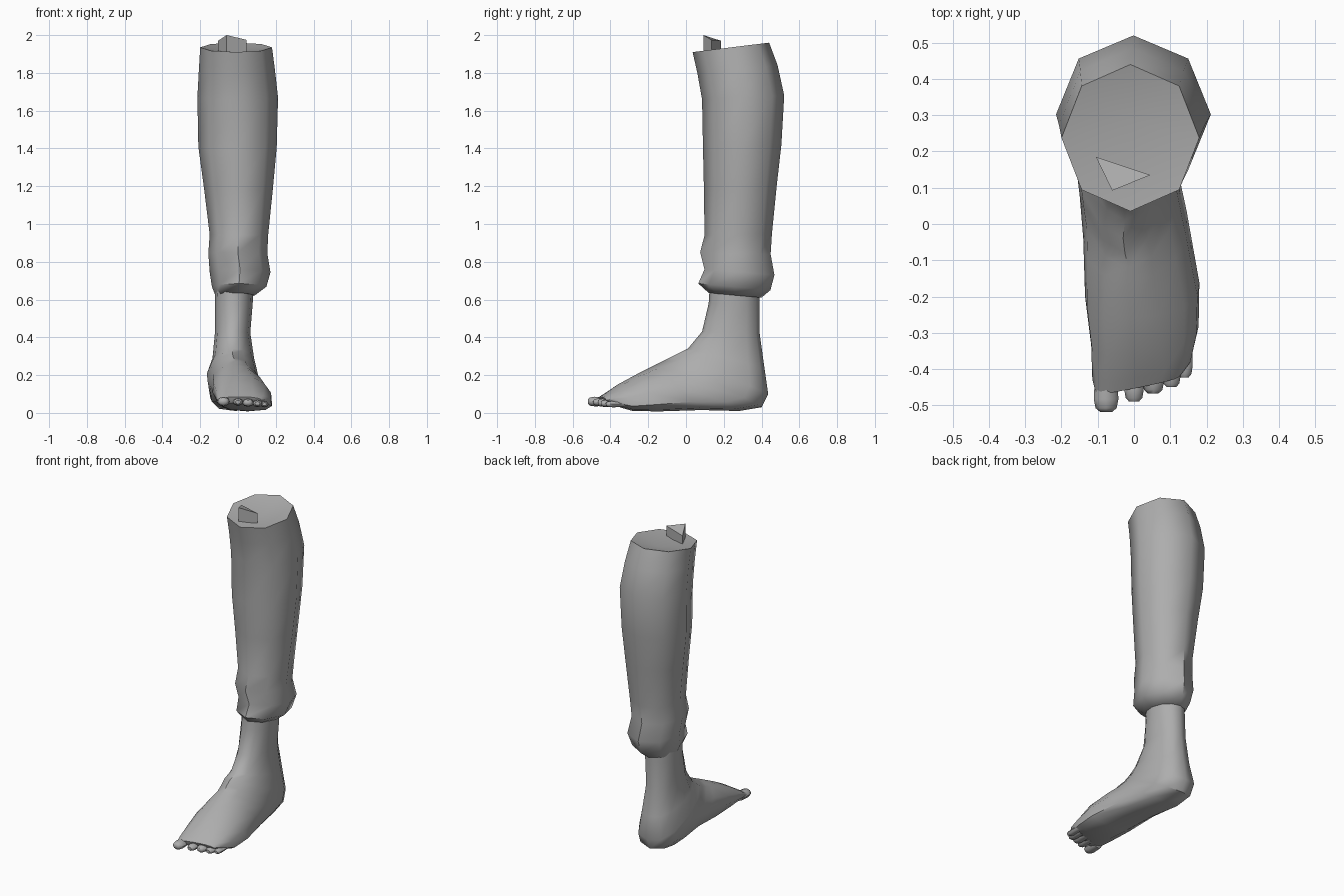
import bpy, bmesh, math
from mathutils import Vector

grey = bpy.data.materials.new("plain grey")
grey.diffuse_color = (0.42, 0.42, 0.42, 1)


def finish(name, bm, angle=50):
    bmesh.ops.recalc_face_normals(bm, faces=bm.faces)
    mesh = bpy.data.meshes.new(name)
    bm.to_mesh(mesh)
    bm.free()
    mesh.materials.append(grey)
    ob = bpy.data.objects.new(name, mesh)
    bpy.context.collection.objects.link(ob)
    bpy.ops.object.select_all(action='DESELECT')
    ob.select_set(True)
    bpy.context.view_layer.objects.active = ob
    bpy.ops.object.shade_smooth_by_angle(angle=math.radians(angle))
    return ob


def section(front, back, x0, x1, n, low=1.0, high=1.0, skew=0.0, slant=0.0):
    """Closed ring between a front/top (y, z) point and a back/bottom one."""
    f, b = Vector((0, *front)), Vector((0, *back))
    pts = []
    for i in range(n):
        t = 2 * math.pi * i / n
        c, s = math.cos(t), math.sin(t)
        p = high if s > 0 else low
        c = math.copysign(abs(c) ** p, c) if abs(c) > 1e-6 else 0
        s = math.copysign(abs(s) ** p, s) if abs(s) > 1e-6 else 0
        co = (f + b) / 2 + (f - b) / 2 * s
        co.x = (x0 + x1) / 2 + (x1 - x0) / 2 * c + skew * s
        co.y += slant * (co.x - x0)
        pts.append(co)
    return pts


def loft(name, rings, start=None, end=None):
    """Skin the rings; start and end are optional cap centre points."""
    bm = bmesh.new()
    loops = [[bm.verts.new(p) for p in r] for r in rings]
    n = len(loops[0])
    for a, b in zip(loops, loops[1:]):
        for i in range(n):
            j = (i + 1) % n
            bm.faces.new((a[i], a[j], b[j], b[i]))
    for loop, tip in ((loops[0], start), (loops[-1], end)):
        if tip is None:
            bm.faces.new(loop)
        else:
            v = bm.verts.new(tip)
            for i in range(n):
                bm.faces.new((loop[i], loop[(i + 1) % n], v))
    return finish(name, bm)


# Trouser leg: eight-sided tube, flared at the calf and the cuff
trouser = [
    ((0.035, 1.91), (0.44, 1.96), -0.20, 0.18),
    ((0.06, 1.80), (0.485, 1.84), -0.207, 0.195),
    ((0.085, 1.66), (0.52, 1.68), -0.215, 0.212),
    ((0.09, 1.40), (0.505, 1.42), -0.21, 0.205),
    ((0.095, 1.18), (0.48, 1.20), -0.18, 0.185),
    ((0.098, 0.94), (0.455, 0.95), -0.15, 0.16),
    ((0.075, 0.85), (0.448, 0.84), -0.157, 0.155),
    ((0.098, 0.76), (0.468, 0.73), -0.15, 0.172),
    ((0.065, 0.685), (0.447, 0.65), -0.138, 0.15),
    ((0.12, 0.635), (0.40, 0.61), -0.12, 0.09),
]
loft("trouser_leg", [section(*r, 8) for r in trouser], start=(0, 0.28, 1.91))

# Ankle, heel and foot: rings fan round from horizontal to upright
foot = [
    ((0.125, 0.66), (0.39, 0.66), -0.12, 0.08, 1.0, 1.0),
    ((0.12, 0.58), (0.39, 0.58), -0.122, 0.078, 1.0, 1.0),
    ((0.085, 0.43), (0.39, 0.42), -0.122, 0.065, 0.9, 1.0),
    ((0.01, 0.34), (0.415, 0.24), -0.135, 0.085, 0.8, 1.1),
    ((-0.04, 0.315), (0.435, 0.10), -0.165, 0.105, 0.75, 1.15),
    ((-0.08, 0.295), (0.40, 0.03), -0.16, 0.11, 0.7, 1.15),
    ((-0.12, 0.275), (0.28, 0.01), -0.15, 0.12, 0.65, 1.1),
    ((-0.16, 0.255), (0.08, 0.015), -0.14, 0.145, 0.65, 1.1, -0.02),
    ((-0.26, 0.205), (-0.14, 0.008), -0.135, 0.175, 0.65, 1.0, -0.03),
    ((-0.37, 0.152), (-0.30, 0.01), -0.118, 0.172, 0.65, 0.95, -0.03, 0.1),
    ((-0.445, 0.105), (-0.41, 0.04), -0.115, 0.155, 0.7, 0.9, -0.01, 0.17),
    ((-0.475, 0.085), (-0.46, 0.05), -0.105, 0.125, 0.8, 0.9, 0.0, 0.2),
]
loft("foot", [section(*r[:4], 12, *r[4:]) for r in foot])

# Toes: blunt little lofts, largest on the inner side
toes = [
    (-0.077, -0.518, 0.034, 0.060),
    (0.000, -0.490, 0.027, 0.057),
    (0.053, -0.467, 0.030, 0.054),
    (0.103, -0.450, 0.026, 0.050),
    (0.140, -0.423, 0.022, 0.046),
]
for k, (x, tip, r, z) in enumerate(toes):
    rings = []
    for dy, s in ((0.10, 0.9), (0.035, 1.0), (0.01, 0.85), (0.0, 0.5)):
        rings.append(section((tip + dy, z + r * s * 0.75),
                             (tip + dy, z - r * s * 0.75),
                             x - r * s, x + r * s, 8))
    loft(f"toe_{k + 1}", rings)

# Broken bone stub: three-sided prism poking out of the leg top
corners = [(-0.105, 0.185, 1.97), (-0.06, 0.092, 2.0), (0.045, 0.135, 1.975)]
base = [(x, y, 1.88) for x, y, _ in corners]
loft("bone_stub", [[Vector(p) for p in base], [Vector(p) for p in corners]])
